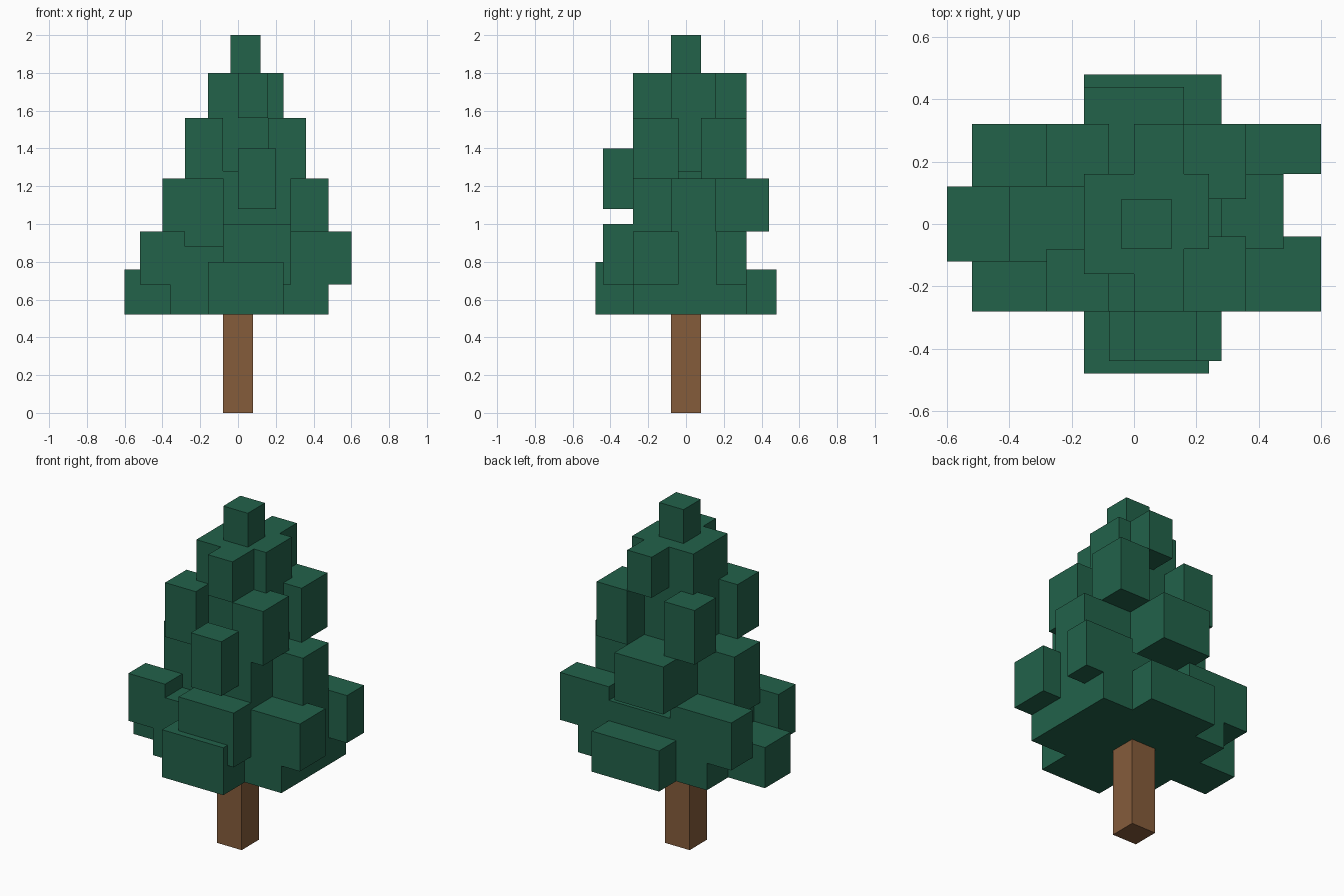
import bpy
import bmesh

cube = bpy.data.objects.get("Cube")
if cube:
    bpy.data.objects.remove(cube, do_unlink=True)


def material(name, rgb):
    mat = bpy.data.materials.new(name)
    mat.use_nodes = True
    colour = (*rgb, 1.0)
    mat.diffuse_color = colour
    bsdf = mat.node_tree.nodes["Principled BSDF"]
    bsdf.inputs["Base Color"].default_value = colour
    bsdf.inputs["Roughness"].default_value = 0.9
    return mat


GREEN = material("pine green", (0.016, 0.122, 0.0685))
BROWN = material("bark brown", (0.235, 0.107, 0.0437))


def block(name, x, y, z, mat=GREEN):
    """Flat-shaded box spanning the given (min, max) ranges."""
    bm = bmesh.new()
    bmesh.ops.create_cube(bm, size=1.0)
    for v in bm.verts:
        for i, (lo, hi) in enumerate((x, y, z)):
            v.co[i] = hi if v.co[i] > 0 else lo
    mesh = bpy.data.meshes.new(name)
    bm.to_mesh(mesh)
    bm.free()
    mesh.materials.append(mat)
    obj = bpy.data.objects.new(name, mesh)
    bpy.context.collection.objects.link(obj)
    return obj


# Trunk
block("trunk", (-0.08, 0.08), (-0.08, 0.08), (0, 0.52), BROWN)

# Solid foliage cores, bottom to top
block("lower_core", (-0.36, 0.48), (-0.28, 0.32), (0.52, 0.88))
block("middle_core", (-0.08, 0.28), (-0.28, 0.16), (0.88, 1.28))
block("upper_core", (-0.16, 0.16), (-0.16, 0.16), (1.24, 1.80))
block("upper_core_left", (0.12, 0.24), (-0.08, 0.16), (1.24, 1.80))
block("treetop", (-0.04, 0.12), (-0.08, 0.08), (1.80, 2.00))

# Lowest branches
block("bottom_branch_front", (-0.16, 0.24), (-0.48, -0.28), (0.52, 0.80))
block("bottom_branch_back", (-0.16, 0.28), (0.32, 0.48), (0.52, 0.76))
block("bottom_branch_right", (-0.60, -0.36), (-0.12, 0.12), (0.52, 0.76))

# Corner branches around the lower core
tier = (0.68, 0.96)
block("low_branch_front_left", (0.28, 0.60), (-0.28, -0.04), tier)
block("low_branch_back_left", (0.28, 0.60), (0.16, 0.32), tier)
block("low_branch_front_right", (-0.52, -0.28), (-0.28, -0.12), tier)
block("low_branch_back_right", (-0.52, -0.12), (0.12, 0.32), tier)
block("low_branch_front", (-0.08, 0.28), (-0.44, -0.28), (0.68, 1.00))

# Side branches around the middle core
block("middle_branch_left", (0.28, 0.48), (-0.08, 0.16), (0.88, 1.24))
block("middle_branch_right", (-0.40, -0.08), (-0.12, 0.12), (0.88, 1.24))
block("middle_branch_back", (-0.16, 0.16), (0.12, 0.44), (0.96, 1.24))
block("middle_branch_front", (0.00, 0.20), (-0.44, -0.28), (1.08, 1.40))

# Corner branches around the upper core
tier = (1.24, 1.56)
block("high_branch_front_left", (0.16, 0.36), (-0.28, -0.04), tier)
block("high_branch_back_left", (0.16, 0.36), (0.08, 0.32), tier)
block("high_branch_front_right", (-0.28, -0.08), (-0.28, -0.08), tier)
block("high_branch_back_right", (-0.28, -0.08), (0.12, 0.32), tier)

# Small branches under the treetop
block("top_branch_front", (0.00, 0.16), (-0.28, -0.16), (1.56, 1.80))
block("top_branch_back", (0.00, 0.16), (0.16, 0.32), (1.56, 1.80))
